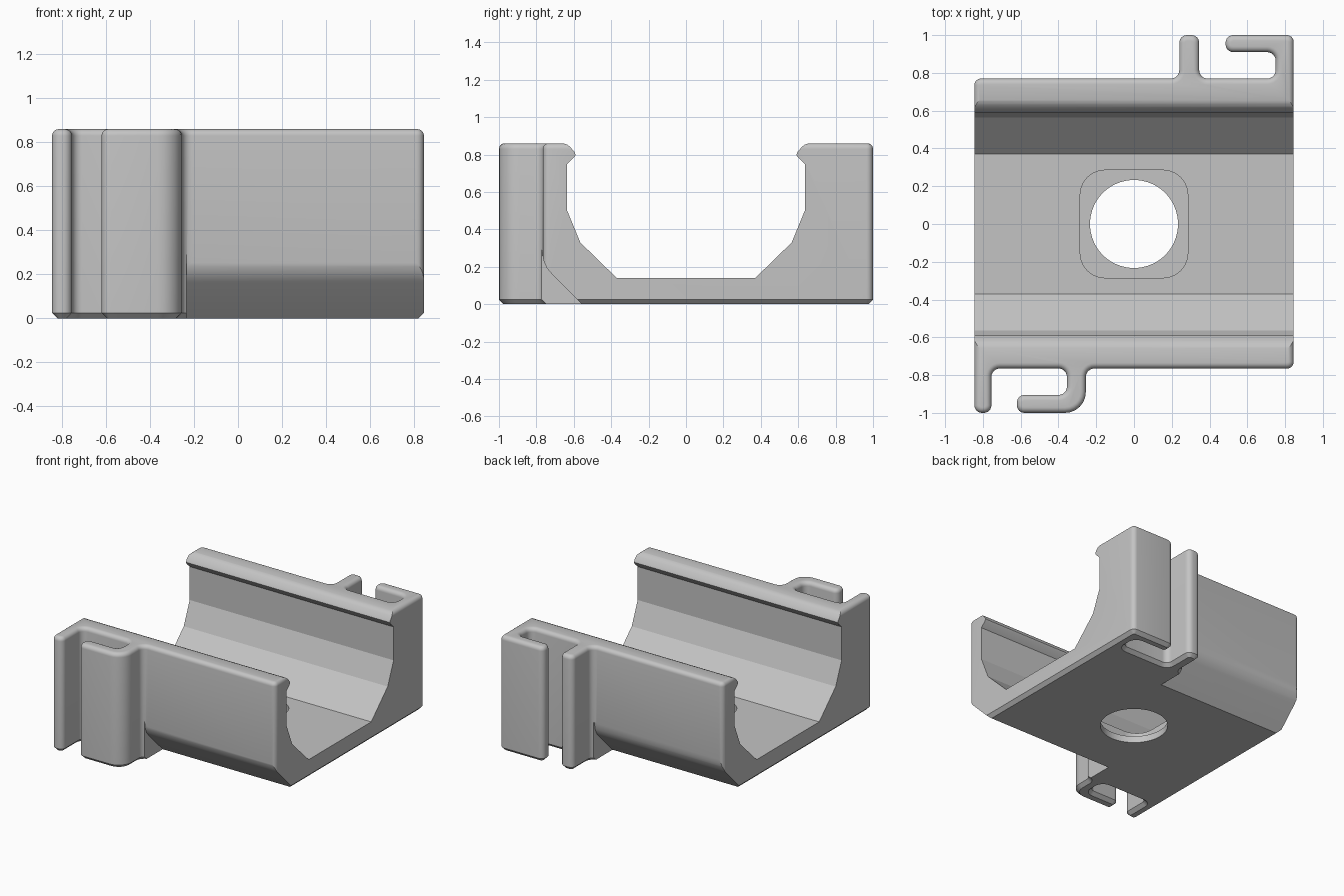
import bpy, bmesh, math
from mathutils import Vector

if "Cube" in bpy.data.objects:
    bpy.data.objects.remove(bpy.data.objects["Cube"])

grey = bpy.data.materials.new("light_grey_plastic")
grey.use_nodes = True
grey.diffuse_color = (0.55, 0.55, 0.55, 1)
grey.node_tree.nodes["Principled BSDF"].inputs["Base Color"].default_value = (0.55, 0.55, 0.55, 1)


def rounded(corners, steps=6):
    """Outline with an arc of the given radius at each (x, y, r) corner."""
    out = []
    for i, (x, y, r) in enumerate(corners):
        p = Vector((x, y))
        a = (Vector(corners[i - 1][:2]) - p).normalized()
        b = (Vector(corners[(i + 1) % len(corners)][:2]) - p).normalized()
        half = a.angle(b) / 2
        centre = p + (a + b).normalized() * r / math.sin(half)
        start = p + a * r / math.tan(half) - centre
        end = p + b * r / math.tan(half) - centre
        sweep = start.angle(end)
        for k in range(steps + 1):
            t = k / steps
            arc = start * math.sin((1 - t) * sweep) + end * math.sin(t * sweep)
            out.append(centre + arc / math.sin(sweep))
    return out


def inset(points, d):
    """Move a counter-clockwise outline inwards by d."""
    out = []
    for i, p in enumerate(points):
        u = (p - points[i - 1]).normalized()
        v = (points[(i + 1) % len(points)] - p).normalized()
        n1, n2 = Vector((-u.y, u.x)), Vector((-v.y, v.x))
        out.append(p + (n1 + n2) * d / (1 + n1.dot(n2)))
    return out


def loft(name, loops):
    """Closed solid through matching loops of 3D points."""
    bm = bmesh.new()
    rings = [[bm.verts.new(p) for p in loop] for loop in loops]
    n = len(rings[0])
    for low, high in zip(rings, rings[1:]):
        for i in range(n):
            j = (i + 1) % n
            bm.faces.new((low[i], low[j], high[j], high[i]))
    bm.faces.new(rings[0][::-1])
    bm.faces.new(rings[-1])
    bmesh.ops.recalc_face_normals(bm, faces=bm.faces)
    mesh = bpy.data.meshes.new(name)
    bm.to_mesh(mesh)
    bm.free()
    mesh.materials.append(grey)
    obj = bpy.data.objects.new(name, mesh)
    bpy.context.collection.objects.link(obj)
    return obj


def upright(name, outline, levels):
    return loft(name, [[(p.x, p.y, z) for p in inset(outline, d)] for z, d in levels])


def lengthwise(name, profile, x0, x1):
    return loft(name, [[(x, y, z) for y, z in profile] for x in (x0, x1)])


# Plan of the bracket with its front and back cable hooks
plan = rounded([
    (-.845, -1, .04), (-.755, -1, .04), (-.755, -.765, .045), (-.355, -.765, .045),
    (-.355, -.905, .045), (-.62, -.905, .04), (-.62, -1, .04), (-.255, -1, .11),
    (-.255, -.765, .045), (.845, -.765, .035), (.845, 1, .035), (.485, 1, .04),
    (.485, .91, .04), (.75, .91, .045), (.75, .77, .045), (.345, .77, .045),
    (.345, 1, .04), (.24, 1, .04), (.24, .77, .045), (-.845, .77, .035)])

# Chamfered foot and rounded top rim
R, H = .03, .86
levels = [(0, .025), (.025, 0)]
for k in range(7):
    a = k * math.pi / 12
    levels.append((H - R + R * math.sin(a), R * (1 - math.cos(a))))
bracket = upright("bracket", plan, levels)

# Channel with faceted sides and overhanging lips
side = [(.37, .14), (.565, .33), (.635, .5), (.635, .75), (.597, .787), (.59, .8),
        (.597, .815), (.62, .842), (.635, .853), (.66, .862), (.66, 1)]
channel = lengthwise("channel_cutter", side + [(-y, z) for y, z in reversed(side)], -1, 1)

# Sloped undersides of the two walls, beside the hooks
slope = [(.9, .29), (.771, .29), (.762, .235), (.745, .195), (.72, .165),
         (.55, -.005), (.55, -.1), (.9, -.1)]
back_slope = lengthwise("back_slope_cutter", slope, -1, .22)
front_slope = lengthwise("front_slope_cutter", [(-y, z) for y, z in slope], -.235, 1)

# Rounded square recess with a round hole through the floor
s = .285
recess = upright("recess_cutter", rounded([(-s, -s, .13), (s, -s, .13), (s, s, .13), (-s, s, .13)]),
                 [(.05, 0), (.3, 0)])
ring = [Vector((math.cos(i * math.tau / 64), math.sin(i * math.tau / 64))) * .233 for i in range(64)]
hole = upright("hole_cutter", ring, [(-.1, 0), (.2, 0)])

bpy.context.view_layer.objects.active = bracket
bracket.select_set(True)
for cutter in (channel, back_slope, front_slope, recess, hole):
    mod = bracket.modifiers.new(cutter.name, "BOOLEAN")
    mod.operation = "DIFFERENCE"
    mod.solver = "EXACT"
    mod.object = cutter
    bpy.ops.object.modifier_apply(modifier=mod.name)
    bpy.data.objects.remove(cutter)

bpy.ops.object.shade_smooth_by_angle(angle=math.radians(20))
